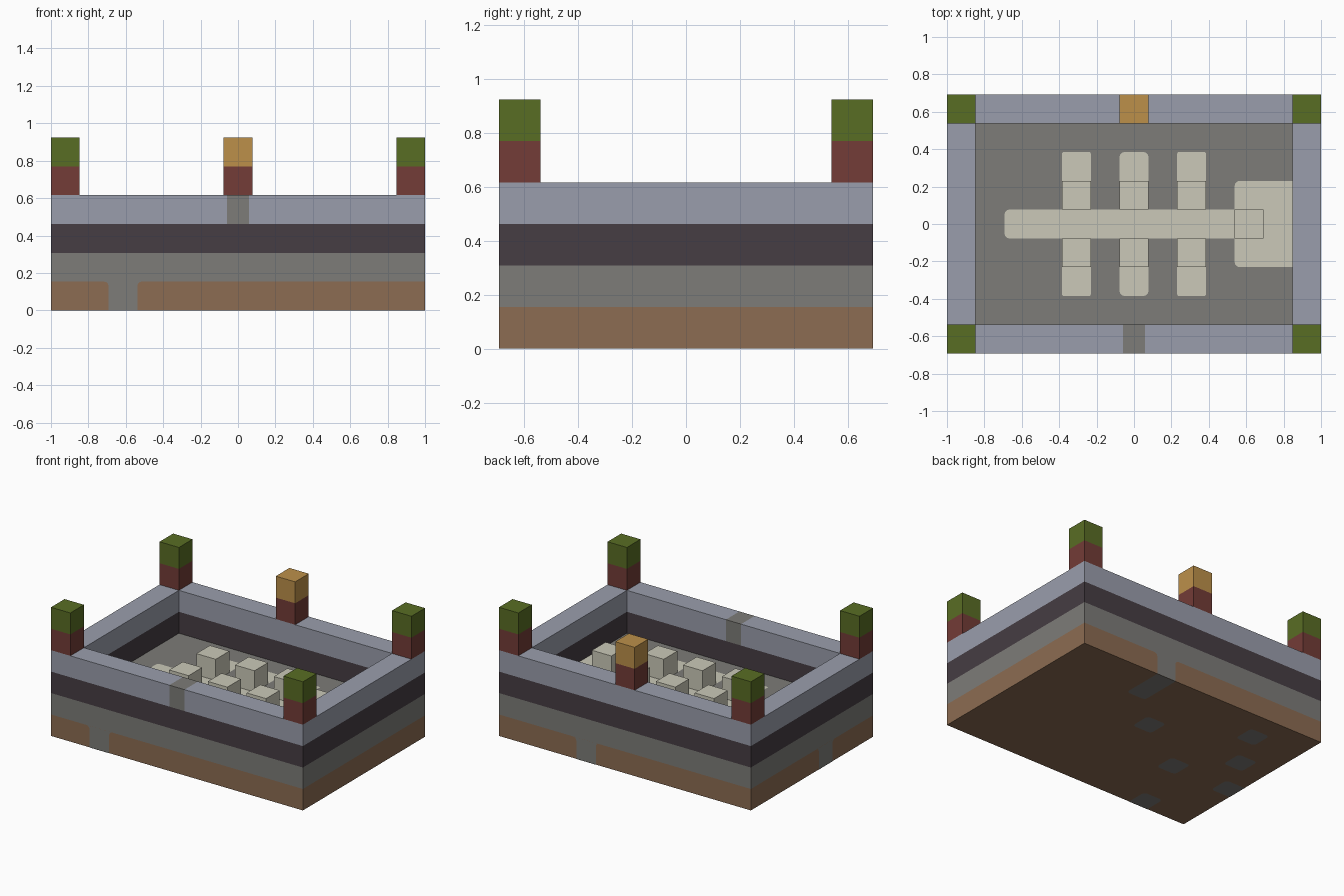
import bpy, bmesh, math
from mathutils import Vector

cube = bpy.data.objects.get("Cube")
if cube:
    bpy.data.objects.remove(cube, do_unlink=True)

U = 2 / 13                      # edge of one block
HX, HY = 1.0, 4.5 * U           # half size of the base


def material(name, r, g, b):
    lin = [((c / 255 + 0.055) / 1.055) ** 2.4 for c in (r, g, b)] + [1]
    m = bpy.data.materials.new(name)
    m.use_nodes = True
    m.diffuse_color = lin
    bsdf = next(n for n in m.node_tree.nodes if n.type == 'BSDF_PRINCIPLED')
    bsdf.inputs["Base Color"].default_value = lin
    return m


dirt = material("brown_dirt", 140, 108, 82)
stone = material("grey_stone", 125, 124, 120)
slate = material("dark_slate", 70, 61, 67)
brick = material("blue_grey_brick", 154, 158, 172)
clay = material("dark_red_clay", 115, 60, 55)
gold = material("golden_wood", 188, 144, 74)
bone = material("pale_bone", 203, 201, 184)
moss = material("moss_green", 89, 109, 36)


def finish(name, bm, *mats):
    me = bpy.data.meshes.new(name)
    bm.to_mesh(me)
    bm.free()
    for m in mats:
        me.materials.append(m)
    ob = bpy.data.objects.new(name, me)
    bpy.context.collection.objects.link(ob)
    return ob


def box(name, center, size, mat):
    bm = bmesh.new()
    bmesh.ops.create_cube(bm, size=1)
    bmesh.ops.scale(bm, vec=size, verts=bm.verts)
    bmesh.ops.translate(bm, vec=center, verts=bm.verts)
    return finish(name, bm, mat)


def block(name, i, j, k, mat):
    """One unit block; i and j count from the centre, k from the ground."""
    return box(name, (i * U, j * U, (k + 0.5) * U), (U, U, U), mat)


def wall_ring(name, level, *mats):
    """Rectangular wall, one block thick and one block high."""
    bm = bmesh.new()
    rings = []
    for z in (level * U, (level + 1) * U):
        for inset in (0, U):
            x, y = HX - inset, HY - inset
            rings.append([bm.verts.new((sx * x, sy * y, z))
                          for sx, sy in ((-1, -1), (1, -1), (1, 1), (-1, 1))])
    low_out, low_in, top_out, top_in = rings
    for a, b in ((low_out, top_out), (top_out, top_in),
                 (top_in, low_in), (low_in, low_out)):
        for n in range(4):
            m = (n + 1) % 4
            bm.faces.new((a[n], a[m], b[m], b[n]))
    # cut the front wall and colour its centre strip
    if len(mats) > 1:
        w = 0.06
        for x in (-w, w):
            bmesh.ops.bisect_plane(bm, geom=bm.verts[:] + bm.edges[:] + bm.faces[:],
                                   plane_co=(x, 0, 0), plane_no=(1, 0, 0))
        for f in bm.faces:
            c = f.calc_center_median()
            f.material_index = int(abs(c.x) < w and c.y < -HY / 2)
    bmesh.ops.recalc_face_normals(bm, faces=bm.faces)
    return finish(name, bm, *mats)


def plate(name, outline, origin, u, v, mat):
    """Thin painted patch lying just above the plane spanned by u and v."""
    u, v = Vector(u), Vector(v)
    base = Vector(origin) + u.cross(v) * 0.0012
    bm = bmesh.new()
    bm.faces.new([bm.verts.new(base + u * a + v * b) for a, b in outline])
    return finish(name, bm, mat)


def rounded(x0, x1, y0, y1, radii):
    """Counter-clockwise rectangle; radii start at the low-x, low-y corner."""
    pts = []
    corners = ((x0, y0, 1, 1), (x1, y0, -1, 1), (x1, y1, -1, -1), (x0, y1, 1, -1))
    for n, ((x, y, sx, sy), r) in enumerate(zip(corners, radii)):
        if r == 0:
            pts.append((x, y))
            continue
        for s in range(4):
            t = math.pi + n * math.pi / 2 + s * math.pi / 6
            pts.append((x + sx * r + r * math.cos(t), y + sy * r + r * math.sin(t)))
    return pts


# Solid ground layers
box("dirt_layer", (0, 0, U / 2), (2 * HX, 2 * HY, U), dirt)
box("stone_layer", (0, 0, 1.5 * U), (2 * HX, 2 * HY, U), stone)

# Walls around the pit
wall_ring("lower_wall", 2, slate)
wall_ring("upper_wall", 3, brick, stone)

# Corner posts and the marker on the back wall
for i in (-6, 6):
    for j in (-4, 4):
        tag = ("left" if i > 0 else "right") + ("_back" if j > 0 else "_front")
        block("post_base_" + tag, i, j, 4, clay)
        block("post_top_" + tag, i, j, 5, moss)
block("marker_base", 0, 4, 4, clay)
block("marker_top", 0, 4, 5, gold)

# Skeleton flush with the pit floor
R = 0.025
h = U / 2
floor = dict(origin=(0, 0, 2 * U), u=(1, 0, 0), v=(0, 1, 0), mat=bone)
plate("spine", rounded(-4.5 * U, 3.5 * U, -h, h, (R, 0, 0, R)), **floor)
plate("skull", rounded(3.5 * U, 5.5 * U, -3 * h, 3 * h, (R, 0, 0, R)), **floor)
for i in (-2, 0, 2):
    r = R if i == 0 else R / 3
    x0, x1 = i * U - h, i * U + h
    plate("back_rib_tip", rounded(x0, x1, 3 * h, 5 * h, (0, 0, r, r)), **floor)
    plate("front_rib_tip", rounded(x0, x1, -5 * h, -3 * h, (r, r, 0, 0)), **floor)
    # raised rib blocks
    for j in (-1, 1):
        block("rib_block", i, j, 2, bone)
block("skull_block", 4, 0, 2, bone)

# Stone showing through the sides of the dirt layer, flared at the top
arc = [(h + R - R * math.cos(t), U - R + R * math.sin(t))
       for t in (s * math.pi / 6 for s in range(4))]
notch = [(-h, 0), (h, 0)] + arc + [(-a, b) for a, b in reversed(arc)]
plate("front_stone_patch", notch, (-4 * U, -HY, 0), (1, 0, 0), (0, 0, 1), stone)
plate("back_stone_patch", notch, (2 * U, HY, 0), (-1, 0, 0), (0, 0, 1), stone)
plate("right_stone_patch", notch, (-HX, -U, 0), (0, -1, 0), (0, 0, 1), stone)

# Stone spots under the base
for i, j in ((0, 1), (-3, -1), (-5, 1), (-4, 3)):
    plate("under_spot", rounded(-h, h, -h, h, [R] * 4),
          (i * U, -(-j) * U, 0), (1, 0, 0), (0, -1, 0), stone)
under = dict(u=(1, 0, 0), v=(0, -1, 0), mat=stone)
plate("under_spot_back", rounded(-h, h, -U, U, (0, 0, R, R)),
      (2 * U, HY - U, 0), **under)
plate("under_spot_front", rounded(-h, h, -h, h, (R, R, 0, 0)),
      (-4 * U, -4 * U, 0), **under)
plate("under_spot_right", rounded(-h, h, -h, h, (0, R, R, 0)),
      (-6 * U, -U, 0), **under)
